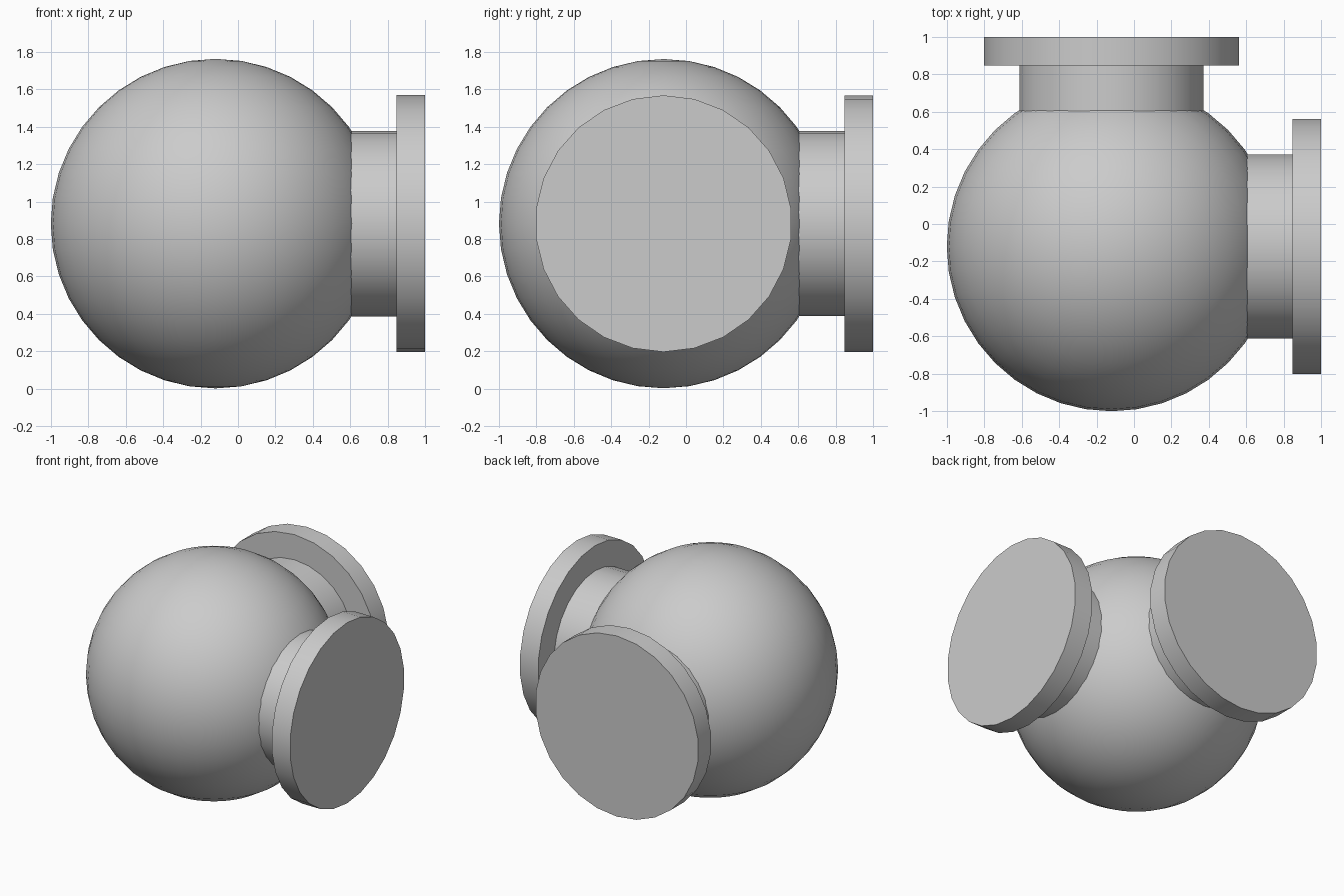
import bpy
from math import radians
from mathutils import Vector

cube = bpy.data.objects.get("Cube")
if cube:
    bpy.data.objects.remove(cube, do_unlink=True)

CENTRE = Vector((-0.12, -0.12, 0.882))
SIDES = 26

grey = bpy.data.materials.new("light_grey")
grey.use_nodes = True
colour = (0.6, 0.6, 0.6, 1)
grey.diffuse_color = colour
grey.node_tree.nodes["Principled BSDF"].inputs["Base Color"].default_value = colour


def finish(name):
    ob = bpy.context.object
    ob.name = name
    ob.data.materials.append(grey)
    bpy.ops.object.shade_smooth_by_angle(angle=radians(30))
    return ob


def disc(name, axis, radius, start, end):
    """Cylinder along an axis, from start to end measured from the ball centre."""
    turn = axis.to_track_quat('Z', 'Y').to_euler()
    bpy.ops.mesh.primitive_cylinder_add(
        vertices=SIDES, radius=radius, depth=end - start,
        location=CENTRE + axis * (start + end) / 2, rotation=turn)
    return finish(name)


# Ball body
bpy.ops.mesh.primitive_uv_sphere_add(segments=40, ring_count=20, radius=0.88,
                                     location=CENTRE)
finish("ball_body")

# Two flanged necks, one to the left and one to the back
for side, axis in (("left", Vector((1, 0, 0))), ("back", Vector((0, 1, 0)))):
    disc(side + "_neck", axis, 0.495, 0.6, 0.97)
    disc(side + "_flange", axis, 0.686, 0.967, 1.12)
